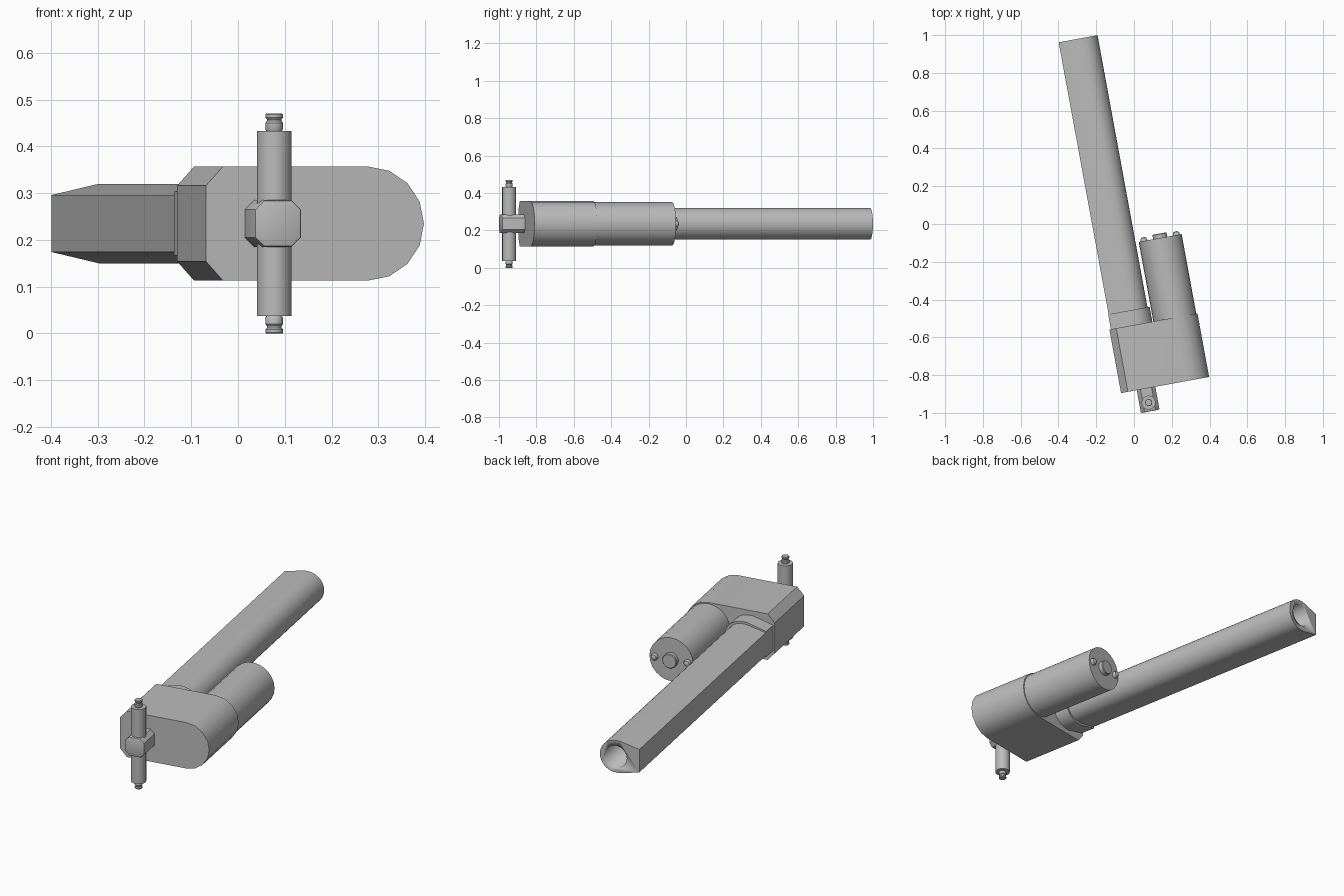
import bpy, bmesh, math
from mathutils import Matrix, Vector

if "Cube" in bpy.data.objects:
    bpy.data.objects.remove(bpy.data.objects["Cube"], do_unlink=True)

MID = 0.235          # height of the main axis
TUBE_X = -0.0945     # axis of tube and mounting pin
MOTOR_X = 0.123      # axis of motor
YAW = Matrix.Rotation(math.radians(10.4), 4, "Z")

grey = bpy.data.materials.new("plain grey")
grey.use_nodes = True
grey.diffuse_color = (0.5, 0.5, 0.5, 1)
grey.node_tree.nodes["Principled BSDF"].inputs["Base Color"].default_value = (0.5, 0.5, 0.5, 1)


def finish(name, bm, smooth=30):
    bmesh.ops.recalc_face_normals(bm, faces=bm.faces)
    bm.transform(YAW)
    mesh = bpy.data.meshes.new(name)
    bm.to_mesh(mesh)
    bm.free()
    mesh.materials.append(grey)
    obj = bpy.data.objects.new(name, mesh)
    bpy.context.collection.objects.link(obj)
    bpy.ops.object.select_all(action="DESELECT")
    obj.select_set(True)
    bpy.context.view_layer.objects.active = obj
    bpy.ops.object.shade_smooth_by_angle(angle=math.radians(smooth))
    return obj


def prism(name, outline, y0, y1, bevel=0):
    """Extrude an (x, z) outline along y."""
    bm = bmesh.new()
    face = bm.faces.new([bm.verts.new((x, y0, MID + z)) for x, z in outline])
    new = bmesh.ops.extrude_face_region(bm, geom=[face])["geom"]
    bmesh.ops.translate(bm, vec=(0, y1 - y0, 0),
                        verts=[v for v in new if isinstance(v, bmesh.types.BMVert)])
    if bevel:
        front = [e for e in bm.edges if all(abs(v.co.y - y0) < 1e-5 for v in e.verts)]
        bmesh.ops.bevel(bm, geom=front, offset=bevel, segments=2, profile=0.5, affect="EDGES")
    return finish(name, bm)


def circle(cx, r, n):
    return [(cx + r * math.cos(i * math.tau / n), r * math.sin(i * math.tau / n)) for i in range(n)]


def d_shape(cx, r, left, flat, shoulder, n):
    """Round on +x, flat with sloped shoulders on -x."""
    arc = [(cx + r * math.sin(math.pi * i / n), -r * math.cos(math.pi * i / n)) for i in range(n + 1)]
    return arc + [(shoulder, r), (left, flat), (left, -flat), (shoulder, -r)]


def lathe(name, profile, origin, axis, n=24):
    """Turn an (radius, height) profile about an axis."""
    bm = bmesh.new()
    rings = []
    for r, h in profile:
        rings.append([bm.verts.new((x, z, h)) for x, z in circle(0, r, n)])
    for a, b in zip(rings, rings[1:]):
        for i in range(n):
            j = (i + 1) % n
            bm.faces.new((a[i], a[j], b[j], b[i]))
    bm.faces.new(rings[0])
    bm.faces.new(rings[-1])
    turn = Vector((0, 0, 1)).rotation_difference(Vector(axis)).to_matrix().to_4x4()
    bm.transform(Matrix.Translation(origin) @ turn)
    return finish(name, bm)


# Gearbox housing and motor
prism("gearbox", d_shape(MOTOR_X, 0.122, -0.229, 0.081, -0.192, 8), -0.868, -0.526)
prism("motor", circle(MOTOR_X, 0.1155, 24), -0.54, -0.098)

# Motor end cap boss and domed bolts
back = (0, 1, 0)
lathe("motor_boss", [(0.038, -0.01), (0.038, 0.02), (0.035, 0.024)], (MOTOR_X, -0.098, MID), back)
for side, label in ((-1, "right"), (1, "left")):
    dome = [(0.018, -0.01), (0.018, 0.008), (0.014, 0.016), (0.006, 0.02)]
    lathe("motor_bolt_" + label, dome, (MOTOR_X + side * 0.087, -0.098, MID), back, 16)

# Hollow outer tube with its collar
tube = prism("outer_tube", d_shape(TUBE_X, 0.085, -0.2185, 0.061, -0.116, 16), -0.54, 1.018)
bore = prism("bore_cutter", circle(TUBE_X, 0.058, 24), -0.43, 1.1)
bore.hide_render = True
cut = tube.modifiers.new("bore", "BOOLEAN")
cut.operation = "DIFFERENCE"
cut.solver = "EXACT"
cut.object = bore
bpy.context.view_layer.objects.active = tube
bpy.ops.object.modifier_apply(modifier="bore")
bpy.data.objects.remove(bore, do_unlink=True)
prism("tube_collar", d_shape(TUBE_X, 0.0965, -0.221, 0.068, -0.116, 16), -0.54, -0.446)

# Front mounting block, chamfered on its four long edges
h, c = 0.05, 0.03
block = [(h, -c), (h, c), (c, h), (-c, h), (-h, c), (-h, -c), (-c, -h), (c, -h)]
prism("mounting_block", [(TUBE_X + x, z) for x, z in block], -0.991, -0.86, 0.005)

# Vertical mounting pin with a grooved tip at each end
half = [(0.037, 0.196), (0.037, 0.198), (0.017, 0.198), (0.019, 0.202), (0.019, 0.215),
        (0.016, 0.219), (0.016, 0.223), (0.019, 0.227), (0.019, 0.233), (0.017, 0.235)]
pin = [(r, -z) for r, z in reversed(half)] + half
lathe("mounting_pin", pin, (TUBE_X, -0.944, MID), (0, 0, 1))
